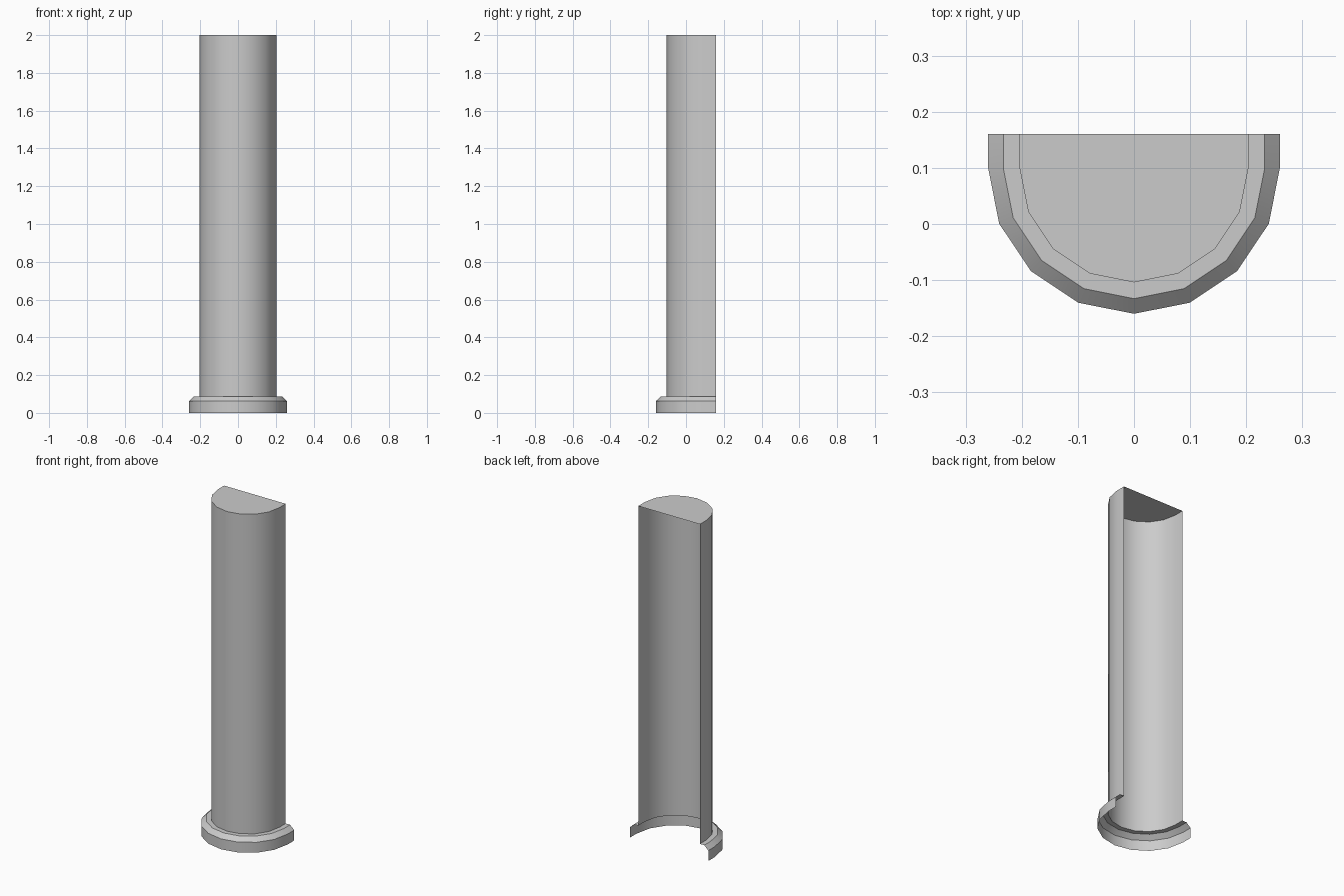
import bpy, bmesh, math

if "Cube" in bpy.data.objects:
    bpy.data.objects.remove(bpy.data.objects["Cube"])

CENTRE_Y, BACK_Y, STEPS = 0.1, 0.16, 8


def outline(radius, z):
    """U-shaped section: half of a 16-gon at the front, short straight sides to the back."""
    pts = [(-radius, BACK_Y, z)]
    for i in range(STEPS + 1):
        a = math.pi + math.pi * i / STEPS
        pts.append((radius * math.cos(a), CENTRE_Y + radius * math.sin(a), z))
    return pts + [(radius, BACK_Y, z)]


def loft(name, profile, cap=False):
    """Open-backed shell through (radius, z) levels, listed bottom to top."""
    bm = bmesh.new()
    rows = [[bm.verts.new(p) for p in outline(r, z)] for r, z in profile]
    for low, high in zip(rows, rows[1:]):
        for i in range(len(low) - 1):
            bm.faces.new((low[i], low[i + 1], high[i + 1], high[i]))
    if cap:
        bm.faces.new(rows[-1])
    mesh = bpy.data.meshes.new(name)
    bm.to_mesh(mesh)
    bm.free()
    obj = bpy.data.objects.new(name, mesh)
    bpy.context.collection.objects.link(obj)
    bpy.ops.object.select_all(action='DESELECT')
    obj.select_set(True)
    bpy.context.view_layer.objects.active = obj
    bpy.ops.object.shade_smooth_by_angle(angle=math.radians(30))
    return obj


# Half-round column shaft with flat top, open at back and bottom
loft("column_shaft", [(0.204, 0.087), (0.204, 2.0)], cap=True)

# Chamfered base moulding with a ledge running in to the shaft
loft("column_base", [(0.26, 0.0), (0.26, 0.062), (0.233, 0.087), (0.204, 0.087)])
